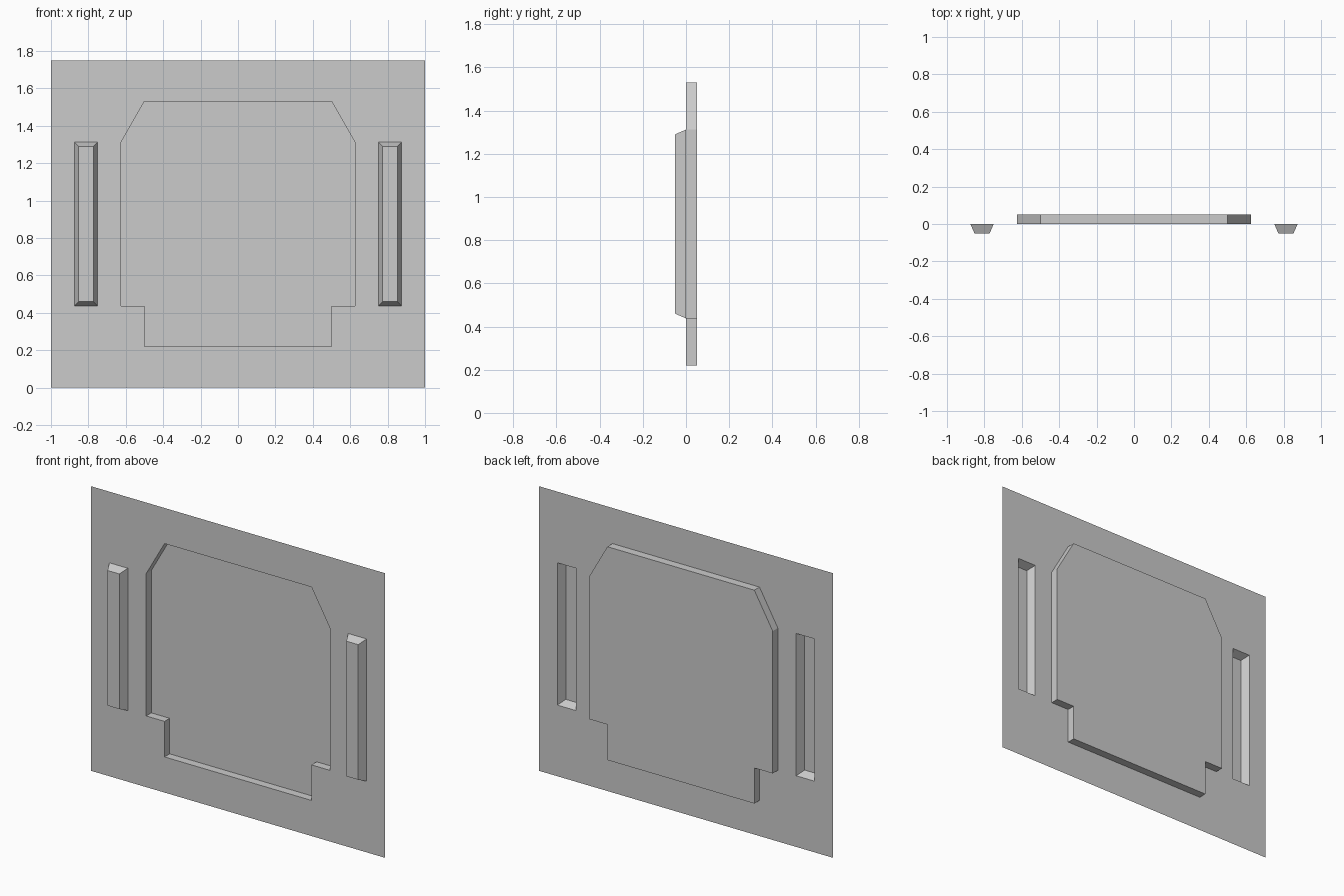
import bpy, bmesh

if "Cube" in bpy.data.objects:
    bpy.data.objects.remove(bpy.data.objects["Cube"])


def rect(x0, x1, z0, z1):
    return [(x0, z0), (x1, z0), (x1, z1), (x0, z1)]


def add_loop(bm, outline, y):
    return [bm.verts.new((x, y, z)) for x, z in outline]


def finish(bm, name):
    mesh = bpy.data.meshes.new(name)
    bm.to_mesh(mesh)
    bm.free()
    obj = bpy.data.objects.new(name, mesh)
    bpy.context.collection.objects.link(obj)


def pressed_shape(name, rim, cap, depth):
    """Open-backed pressing: rim on the sheet at y = 0, cap at y = depth."""
    bm = bmesh.new()
    a, b = add_loop(bm, rim, 0), add_loop(bm, cap, depth)
    n = len(a)
    for i in range(n):
        j = (i + 1) % n
        bm.faces.new((a[i], a[j], b[j], b[i]))
    bm.faces.new(b)
    finish(bm, name)


def sheet(name, outlines):
    """Flat sheet at y = 0; outlines after the first are holes."""
    bm = bmesh.new()
    for outline in outlines:
        vs = add_loop(bm, outline, 0)
        for i, v in enumerate(vs):
            bm.edges.new((v, vs[(i + 1) % len(vs)]))
    bmesh.ops.triangle_fill(bm, edges=bm.edges[:], use_beauty=True, normal=(0, -1, 0))
    bm.normal_update()
    bmesh.ops.reverse_faces(bm, faces=[f for f in bm.faces if f.normal.y > 0])
    finish(bm, name)


DEPTH = 0.05
BEVEL = 0.022

# Recess outline: right half bottom to top, then mirrored back down
half = [(0.5, 0.219), (0.5, 0.4375), (0.625, 0.4375), (0.625, 1.3125), (0.5, 1.531)]
recess = half + [(-x, z) for x, z in reversed(half)]
holes = [recess]
pressed_shape("recessed_panel", recess, recess, DEPTH)

# Raised ribs either side
for side, (x0, x1) in (("left", (-0.875, -0.75)), ("right", (0.75, 0.875))):
    z0, z1 = 0.4375, 1.3125
    rim = rect(x0, x1, z0, z1)
    cap = rect(x0 + BEVEL, x1 - BEVEL, z0 + BEVEL, z1 - BEVEL)
    pressed_shape(side + "_rib", rim, cap, -DEPTH)
    holes.append(rim)

# Surrounding flat sheet with openings for the pressings
sheet("wall_sheet", [rect(-1, 1, 0, 1.75)] + holes)
